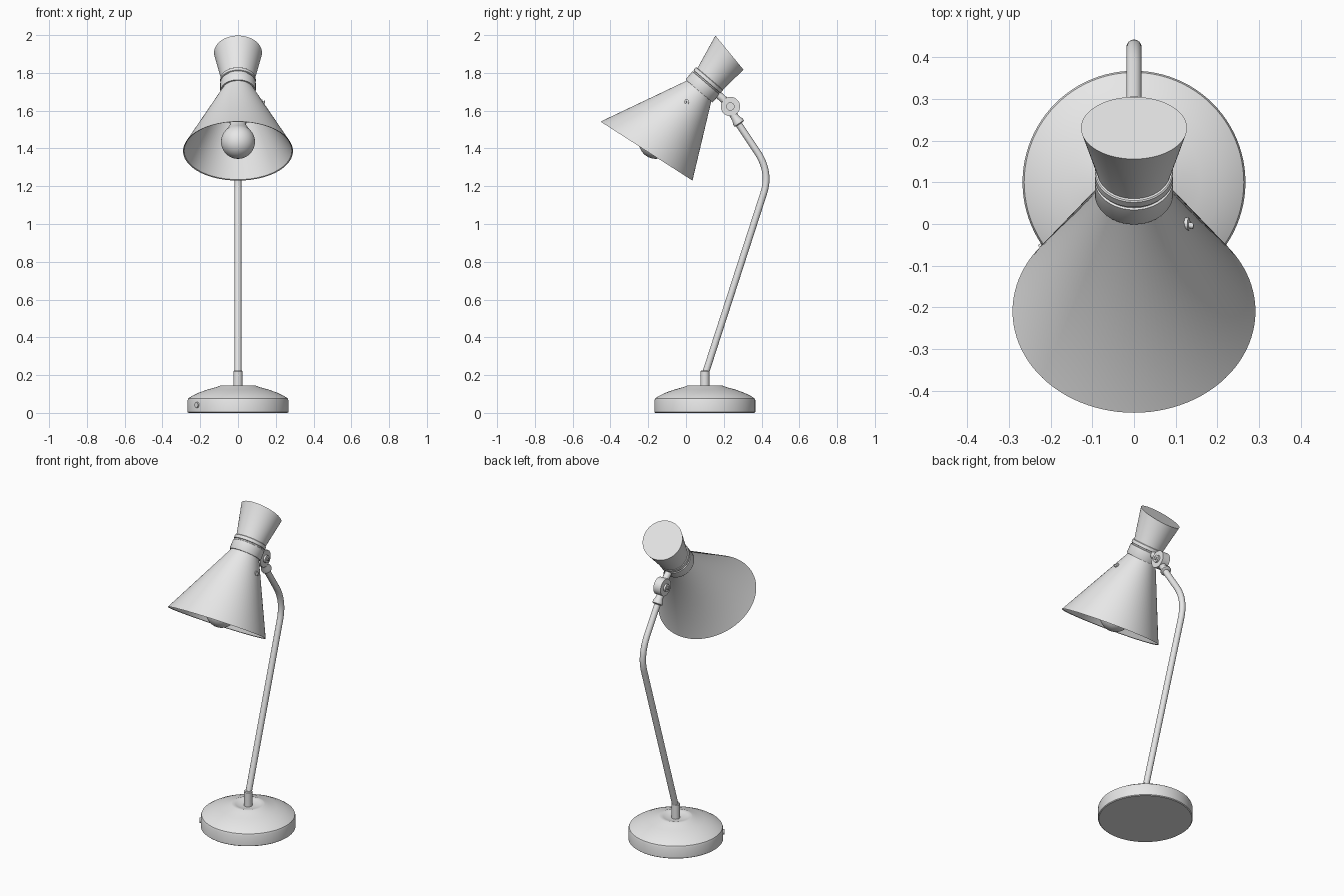
import bpy, bmesh, math
from mathutils import Vector, Matrix

if "Cube" in bpy.data.objects:
    bpy.data.objects.remove(bpy.data.objects["Cube"])

grey = bpy.data.materials.new("plain grey")
grey.diffuse_color = (0.8, 0.8, 0.8, 1)
grey.use_nodes = True
grey.node_tree.nodes["Principled BSDF"].inputs["Base Color"].default_value = grey.diffuse_color


def finish(name, bm):
    bmesh.ops.recalc_face_normals(bm, faces=bm.faces)
    me = bpy.data.meshes.new(name)
    bm.to_mesh(me)
    bm.free()
    ob = bpy.data.objects.new(name, me)
    bpy.context.collection.objects.link(ob)
    me.materials.append(grey)
    bpy.ops.object.select_all(action='DESELECT')
    ob.select_set(True)
    bpy.context.view_layer.objects.active = ob
    bpy.ops.object.shade_smooth_by_angle(angle=math.radians(32))
    return ob


def loft(name, rings, n=64):
    """rings: (y, z, tilt, radius, x radius), tilt leans the ring axis from z to +y"""
    bm = bmesh.new()
    loops = []
    for y, z, a, r, rx in rings:
        loop = []
        for i in range(n):
            t = 2 * math.pi * i / n
            s = r * math.sin(t)
            loop.append(bm.verts.new((rx * math.cos(t), y + s * math.cos(a), z - s * math.sin(a))))
        loops.append(loop)
    for p, q in zip(loops, loops[1:]):
        for i in range(n):
            j = (i + 1) % n
            bm.faces.new((p[i], p[j], q[j], q[i]))
    bm.faces.new(loops[0])
    bm.faces.new(loops[-1])
    return finish(name, bm)


def revolve(name, origin, a, profile, n=64):
    """profile: (distance along axis, radius)"""
    return loft(name, [(origin[0] + t * math.sin(a), origin[1] + t * math.cos(a), a, r, r)
                       for t, r in profile], n)


def rod(name, p, axis, r, length, n=32):
    bm = bmesh.new()
    rot = Vector((0, 0, 1)).rotation_difference(Vector(axis)).to_matrix().to_4x4()
    bmesh.ops.create_cone(bm, cap_ends=True, segments=n, radius1=r, radius2=r, depth=length,
                          matrix=Matrix.Translation(p) @ rot)
    return finish(name, bm)


# weighted base with a shallow dish around the stem
revolve("base", (0.1, 0), 0, [
    (0, 0.262), (0.004, 0.267), (0.066, 0.267), (0.077, 0.263), (0.09, 0.243), (0.108, 0.205),
    (0.124, 0.16), (0.136, 0.115), (0.144, 0.095), (0.146, 0.085), (0.142, 0.07),
    (0.135, 0.05), (0.133, 0.02)], 96)
rod("base_cable_grommet", (-0.215, -0.058, 0.042), (-0.215, -0.158, 0), 0.015, 0.016)

# stem socket and bent tube
revolve("stem_socket", (0.1, 0.12), 0, [(0, 0.024), (0.1, 0.024), (0.105, 0.02)], 32)
p0, p1, p2 = Vector((0.412, 1.165)), Vector((0.448, 1.276)), Vector((0.375, 1.385))
path = [Vector((0.1, 0.2))]
for k in range(17):
    t = k / 16
    path.append(p0 * (1 - t) ** 2 + p1 * 2 * t * (1 - t) + p2 * t * t)
path.append(Vector((0.265, 1.55)))
rings = []
for k, p in enumerate(path):
    d = path[min(k + 1, len(path) - 1)] - path[max(k - 1, 0)]
    if k == 1:
        d = path[1] - path[0]
    if k == len(path) - 2:
        d = path[-1] - path[-2]
    rings.append((p.x, p.y, math.atan2(d.x, d.y), 0.018, 0.018))
loft("stem", rings, 24)

# swivel joint
lean = math.atan2(-0.11, 0.165)
revolve("stem_ferrule", (0.284, 1.528), lean, [
    (0, 0.019), (0.005, 0.03), (0.018, 0.03), (0.035, 0.022), (0.075, 0.02)], 32)
joint = (0, 0.235, 1.622)
rod("joint_disc", joint, (1, 0, 0), 0.051, 0.05, 48)
for sx in (-1, 1):
    rod("joint_screw", (sx * 0.028, 0.235, 1.622), (1, 0, 0), 0.022, 0.018)
    rod("joint_screw_pin", (sx * 0.037, 0.235, 1.622), (1, 0, 0), 0.009, 0.012)
rod("joint_arm", (0, 0.185, 1.672), (0, -0.08, 0.07), 0.02, 0.09)

# hollow shade running up through the neck into the flared top
A = math.radians(40.4)
lower, upper = (0.069, 1.704), (0.127, 1.767)
rim, top = math.radians(32.7), math.radians(50.5)
loft("shade", [
    (0.064, 1.698, A, 0.078, 0.078),
    (-0.208, 1.388, rim, 0.283, 0.285),
    (-0.209, 1.386, rim, 0.289, 0.291),
    (*lower, A, 0.085, 0.085),
    (*upper, A, 0.088, 0.088),
    (0.23, 1.907, top, 0.117, 0.127)], 96)

# collar with a groove
revolve("collar", lower, A, [
    (0.0, 0.084), (0.0, 0.092), (0.004, 0.094), (0.056, 0.094), (0.058, 0.089),
    (0.064, 0.089), (0.066, 0.094), (0.084, 0.094), (0.087, 0.091), (0.087, 0.084)])

# bulb and its holder
R = 0.09
bulb = [(-R * math.cos(math.radians(d)), R * math.sin(math.radians(d))) for d in range(2, 131, 8)]
revolve("bulb", (-0.16, 1.435), A, bulb + [(0.085, 0.055), (0.11, 0.043), (0.15, 0.04)], 48)
revolve("bulb_holder", (-0.16, 1.435), A, [(0.14, 0.04), (0.145, 0.048), (0.35, 0.048)], 48)

# small switch on the side of the shade
rod("switch_body", (0.117, 0.0, 1.643), (1, 0, 0.25), 0.015, 0.03)
rod("switch_lever", (0.133, -0.003, 1.645), (1, -0.2, 0.1), 0.007, 0.02)
